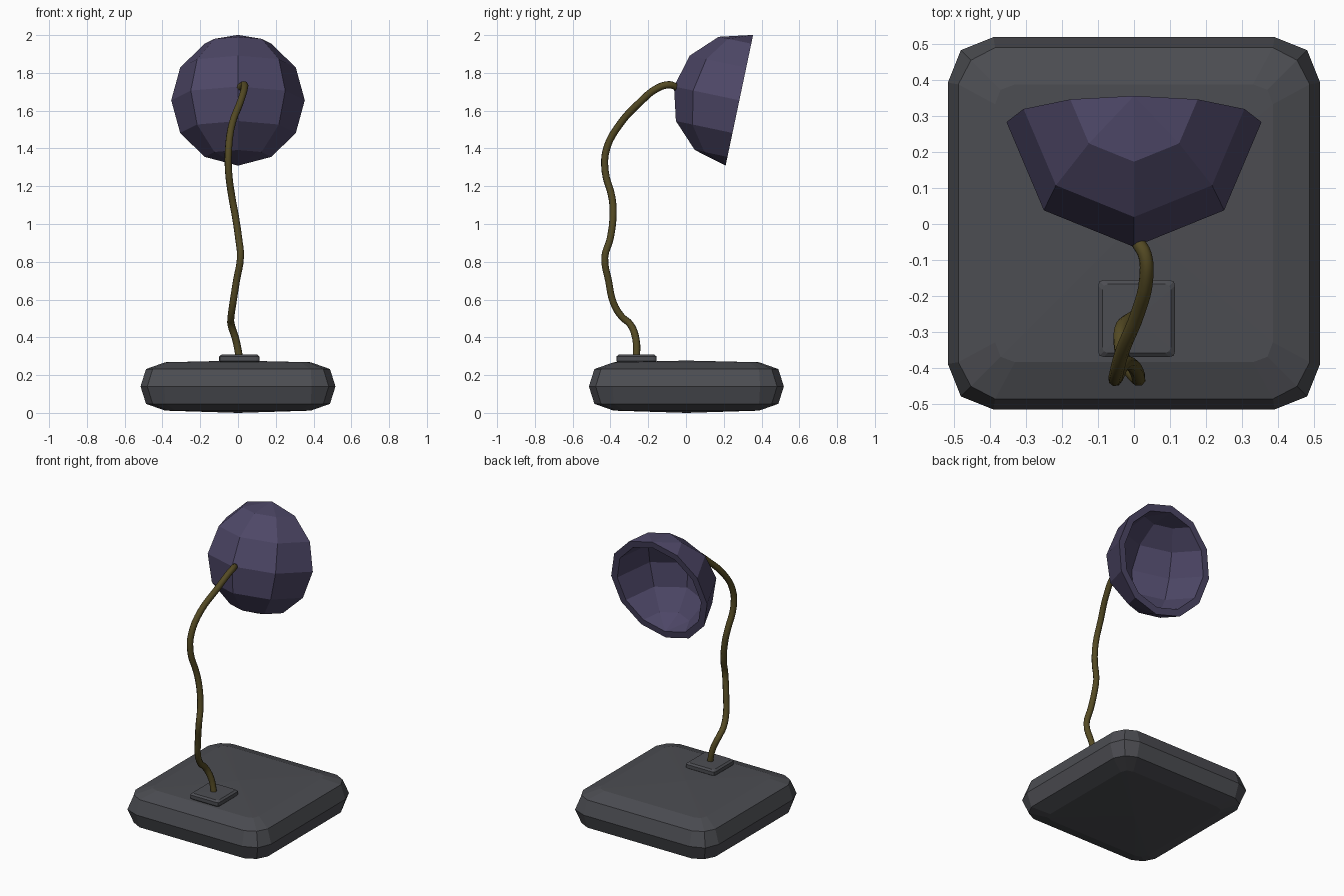
import bpy, bmesh, math
from mathutils import Vector

if "Cube" in bpy.data.objects:
    bpy.data.objects.remove(bpy.data.objects["Cube"])


def material(name, rgb):
    m = bpy.data.materials.new(name)
    m.diffuse_color = (*rgb, 1)
    m.use_nodes = True
    m.node_tree.nodes["Principled BSDF"].inputs["Base Color"].default_value = m.diffuse_color
    return m


GREY = material("charcoal grey", (0.072, 0.074, 0.084))
PURPLE = material("dusky purple", (0.075, 0.063, 0.135))
BRASS = material("dark brass", (0.088, 0.068, 0.017))


def finish(name, bm, mats):
    bmesh.ops.recalc_face_normals(bm, faces=bm.faces)
    me = bpy.data.meshes.new(name)
    bm.to_mesh(me)
    bm.free()
    for m in mats:
        me.materials.append(m)
    ob = bpy.data.objects.new(name, me)
    bpy.context.collection.objects.link(ob)
    return ob


def cushion(name, centre, rings, z_ends):
    """Soft-cornered slab lofted from rings of (z, side, straight half-length, corner)."""
    bm = bmesh.new()
    loops = []
    for z, h, k, c in rings:
        loop = []
        for q in range(4):
            a = q * math.pi / 2
            for x, y in ((h, -k), (h, 0), (h, k), (c, c)):
                loop.append(bm.verts.new((centre[0] + x * math.cos(a) - y * math.sin(a),
                                          centre[1] + x * math.sin(a) + y * math.cos(a), z)))
        loops.append(loop)
    n = len(loops[0])
    for lo, hi in zip(loops, loops[1:]):
        for i in range(n):
            j = (i + 1) % n
            bm.faces.new((lo[i], lo[j], hi[j], hi[i]))
    for loop, z in zip((loops[0], loops[-1]), z_ends):
        tip = bm.verts.new((*centre, z))
        for i in range(n):
            bm.faces.new((loop[i], loop[(i + 1) % n], tip))
    return finish(name, bm, [GREY])


# Base slab and the small mounting plate
cushion("base", (0, 0.002),
        [(0.012, 0.385, 0.33, 0.37), (0.048, 0.487, 0.385, 0.452), (0.14, 0.516, 0.39, 0.48),
         (0.232, 0.487, 0.385, 0.452), (0.268, 0.385, 0.33, 0.37)], (0.0, 0.277))
cushion("mounting_plate", (0.007, -0.262),
        [(0.265, 0.098, 0.085, 0.094), (0.275, 0.107, 0.09, 0.103), (0.298, 0.107, 0.09, 0.103),
         (0.308, 0.095, 0.08, 0.091)], (0.265, 0.31))

# Bent stem
path = [(0.008, -0.262, 0.29), (-0.012, -0.265, 0.39), (-0.037, -0.296, 0.47),
        (-0.037, -0.339, 0.508), (-0.027, -0.383, 0.58), (-0.008, -0.41, 0.70),
        (0.013, -0.43, 0.825), (0.004, -0.402, 0.92), (-0.016, -0.386, 1.053),
        (-0.032, -0.392, 1.14), (-0.05, -0.428, 1.28), (-0.05, -0.42, 1.40),
        (-0.031, -0.349, 1.53), (0.012, -0.243, 1.645), (0.034, -0.15, 1.72),
        (0.03, -0.085, 1.737), (0.008, -0.045, 1.722), (0, -0.02, 1.715)]
cu = bpy.data.curves.new("stem", 'CURVE')
cu.dimensions = '3D'
cu.bevel_depth = 0.0195
cu.bevel_resolution = 2
cu.resolution_u = 4
cu.use_fill_caps = True
sp = cu.splines.new('BEZIER')
sp.bezier_points.add(len(path) - 1)
for p, co in zip(sp.bezier_points, path):
    p.co = co
    p.handle_left_type = p.handle_right_type = 'AUTO'
cu.materials.append(BRASS)
stem = bpy.data.objects.new("stem", cu)
bpy.context.collection.objects.link(stem)

# Lamp shade: half of an 8-segment, 6-ring sphere, tilted, with a thick wall
R, WALL = 0.3535, 0.045
C = Vector((0, 0.2825, 1.655))
UP = Vector((0, 0.206, 0.979)).normalized()
FWD = Vector((0, -UP.z, UP.y))
SIDE = Vector((1, 0, 0))
bm = bmesh.new()


def half_sphere(r):
    """Grid of verts: 7 latitudes by 5 meridians, with shared poles."""
    grid = []
    for i in range(7):
        t = i * math.pi / 6
        if i in (0, 6):
            grid.append([bm.verts.new(C + UP * r * math.cos(t))] * 5)
            continue
        grid.append([bm.verts.new(C + UP * r * math.cos(t) + r * math.sin(t) *
                     (SIDE * math.cos(j * math.pi / 4) + FWD * math.sin(j * math.pi / 4)))
                     for j in range(5)])
    for i in range(6):
        for j in range(4):
            quad = [grid[i][j], grid[i][j + 1], grid[i + 1][j + 1], grid[i + 1][j]]
            bm.faces.new(list(dict.fromkeys(quad)))
    return grid


outer, inner = half_sphere(R), half_sphere(R - WALL)
for j in (0, 4):
    for i in range(6):
        bm.faces.new((outer[i][j], outer[i + 1][j], inner[i + 1][j], inner[i][j]))
finish("lamp_shade", bm, [PURPLE])
for ob in bpy.data.objects:
    if ob.type == 'MESH' and ob.name != "lamp_shade":
        bpy.context.view_layer.objects.active = ob
        ob.select_set(True)
